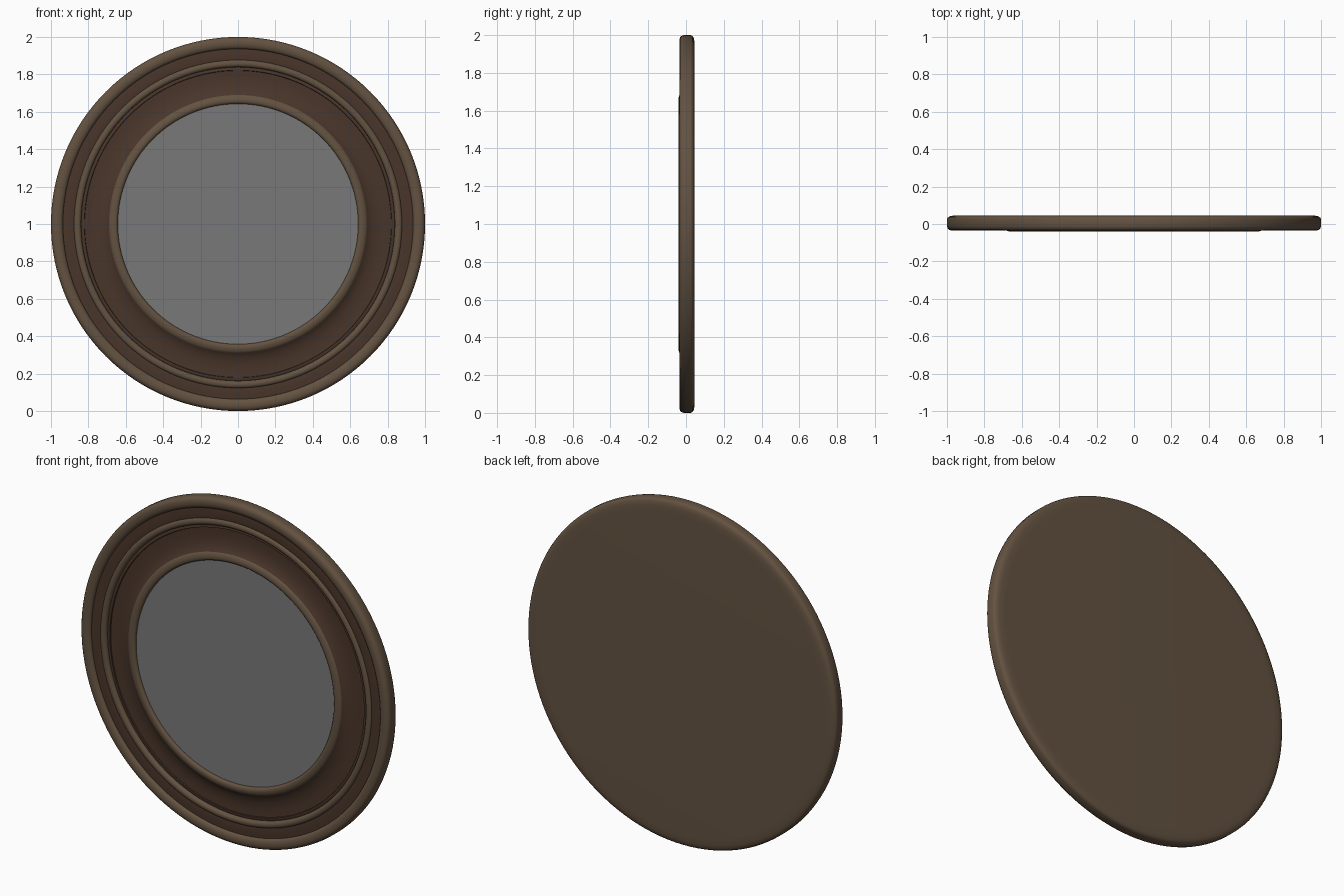
import bpy, bmesh, math

if "Cube" in bpy.data.objects:
    bpy.data.objects.remove(bpy.data.objects["Cube"])

SEG = 128
CZ = 1.0


def material(name, rgb):
    m = bpy.data.materials.new(name)
    m.diffuse_color = (*rgb, 1)
    m.use_nodes = True
    m.node_tree.nodes["Principled BSDF"].inputs["Base Color"].default_value = m.diffuse_color
    return m


light = material("light brown", (0.125, 0.084, 0.052))
dark = material("dark brown", (0.066, 0.036, 0.023))
grey = material("mirror grey", (0.19, 0.19, 0.19))


def lathe(name, profile, mat):
    """Revolve (radius, y) points about the horizontal y axis."""
    bm = bmesh.new()
    rings = []
    for r, y in profile:
        if r == 0:
            rings.append([bm.verts.new((0, y, CZ))] * SEG)
        else:
            rings.append([bm.verts.new((r * math.cos(2 * math.pi * i / SEG), y,
                                        CZ + r * math.sin(2 * math.pi * i / SEG)))
                          for i in range(SEG)])
    for a, b in zip(rings, rings[1:]):
        for i in range(SEG):
            j = (i + 1) % SEG
            quad = []
            for v in (a[i], a[j], b[j], b[i]):
                if v not in quad:
                    quad.append(v)
            bm.faces.new(quad)
    me = bpy.data.meshes.new(name)
    bm.to_mesh(me)
    bm.free()
    me.materials.append(mat)
    ob = bpy.data.objects.new(name, me)
    bpy.context.collection.objects.link(ob)
    bpy.context.view_layer.objects.active = ob
    ob.select_set(True)
    bpy.ops.object.shade_smooth_by_angle(angle=math.radians(40))
    ob.select_set(False)
    return ob


# Outer rim with closed flat back (profile runs from the front groove to the back centre)
lathe("outer_rim", [(0.935, -0.012), (0.938, -0.024), (0.946, -0.031), (0.96, -0.035),
                    (0.976, -0.035), (0.989, -0.031), (0.997, -0.022), (1.0, -0.01),
                    (1.0, 0.025), (0.996, 0.034), (0.985, 0.041), (0.965, 0.045),
                    (0.93, 0.046), (0, 0.046)], light)

# Dark band between rim and bead
lathe("dark_band", [(0.872, -0.016), (0.885, -0.018), (0.91, -0.018), (0.938, -0.016)], dark)

# Raised bead
lathe("middle_bead", [(0.838, -0.005), (0.84, -0.018), (0.846, -0.025), (0.855, -0.028),
                      (0.866, -0.027), (0.874, -0.022), (0.878, -0.014)], light)

# Small step and curved cove rising to the mirror ring
lathe("cove", [(0.69, -0.028), (0.70, -0.021), (0.715, -0.014), (0.735, -0.008),
               (0.76, -0.004), (0.79, -0.003), (0.82, -0.004), (0.822, -0.010),
               (0.833, -0.010), (0.84, -0.006)], dark)

# Inner ring that holds the mirror
lathe("inner_ring", [(0.642, -0.015), (0.643, -0.030), (0.647, -0.036), (0.655, -0.040),
                     (0.667, -0.040), (0.68, -0.036), (0.688, -0.031), (0.694, -0.022)], light)

# Mirror glass
lathe("mirror_glass", [(0, -0.022), (0.645, -0.022)], grey)
